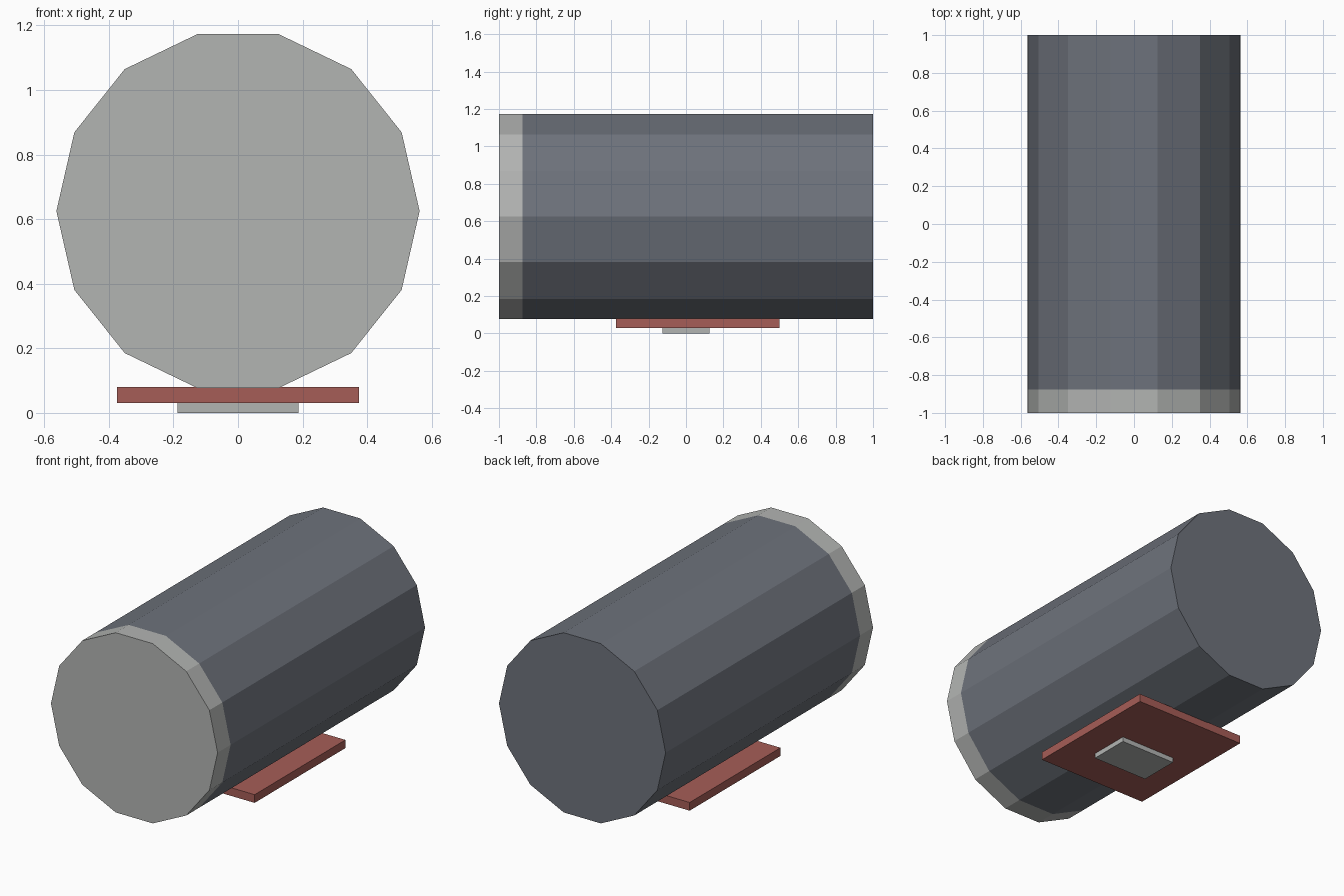
import bpy
import math

# Remove the default cube
default_cube = bpy.data.objects.get("Cube")
if default_cube:
    bpy.data.objects.remove(default_cube, do_unlink=True)

RADIUS = 0.5625
AXIS_Z = 0.625
SIDES = 14


def make_material(name, color):
    mat = bpy.data.materials.new(name)
    mat.use_nodes = True
    mat.diffuse_color = (*color, 1)
    mat.node_tree.nodes["Principled BSDF"].inputs["Base Color"].default_value = (*color, 1)
    return mat


def drum(name, y_front, y_back, mat):
    """Faceted cylinder lying along y, with a flat facet at top and bottom."""
    bpy.ops.mesh.primitive_cylinder_add(
        vertices=SIDES, radius=RADIUS, depth=y_back - y_front,
        location=(0, (y_front + y_back) / 2, AXIS_Z))
    obj = bpy.context.object
    obj.name = name
    # Turn about its own axis so that corners point to the sides
    obj.rotation_euler = (math.pi / 2, 0, 0)
    for v in obj.data.vertices:
        x, y = v.co.x, v.co.y
        v.co.x, v.co.y = y, -x
    obj.data.materials.append(mat)


def box(name, low, high, mat):
    center = [(a + b) / 2 for a, b in zip(low, high)]
    bpy.ops.mesh.primitive_cube_add(size=1, location=center)
    obj = bpy.context.object
    obj.name = name
    obj.scale = [b - a for a, b in zip(low, high)]
    obj.data.materials.append(mat)


slate = make_material("slate grey", (0.155, 0.17, 0.2))
silver = make_material("light grey", (0.45, 0.46, 0.45))
red = make_material("dull red", (0.38, 0.11, 0.095))

# Main barrel and its front cap
drum("barrel", -0.875, 1, slate)
drum("front_cap", -1, -0.875, silver)

# Mounting plate and the small foot below it
box("mounting_plate", (-0.375, -0.375, 0.03), (0.375, 0.5, 0.08), red)
box("foot", (-0.1875, -0.125, 0), (0.1875, 0.125, 0.03), silver)
